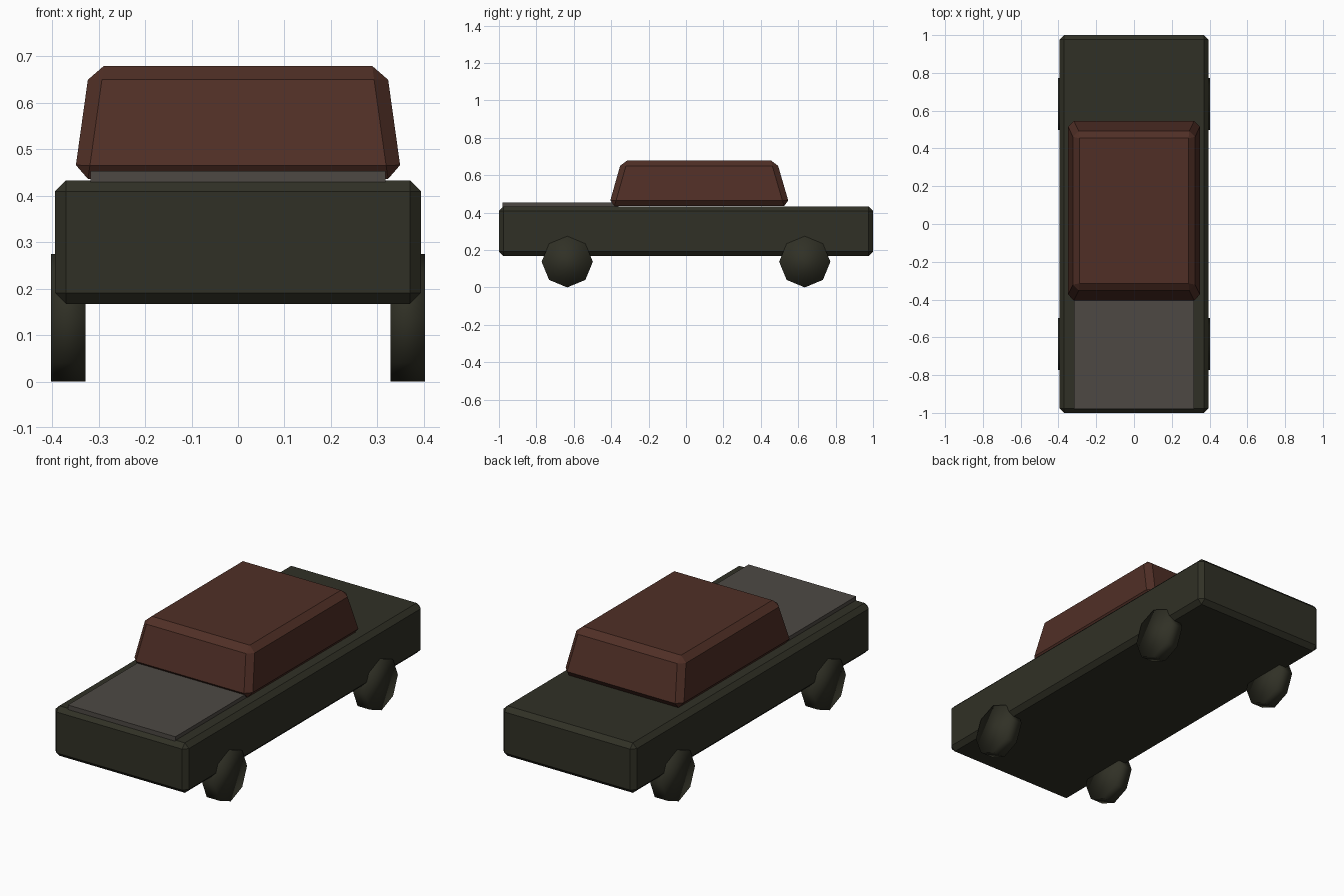
import bpy
import bmesh
from math import pi
from mathutils import Matrix

old = bpy.data.objects.get("Cube")
if old:
    bpy.data.objects.remove(old, do_unlink=True)


def make_material(name, rgb):
    mat = bpy.data.materials.new(name)
    mat.use_nodes = True
    mat.diffuse_color = (*rgb, 1)
    mat.node_tree.nodes["Principled BSDF"].inputs["Base Color"].default_value = (*rgb, 1)
    return mat


olive = make_material("dark olive", (0.030, 0.030, 0.019))
brown = make_material("red brown", (0.080, 0.028, 0.019))
grey = make_material("warm grey", (0.075, 0.066, 0.057))


def add_object(name, bm, mat):
    bmesh.ops.recalc_face_normals(bm, faces=bm.faces)
    mesh = bpy.data.meshes.new(name)
    bm.to_mesh(mesh)
    bm.free()
    mesh.materials.append(mat)
    obj = bpy.data.objects.new(name, mesh)
    bpy.context.collection.objects.link(obj)
    return obj


def block(name, low, high, mat, chamfer=0):
    """Box tapering between two levels, each (half width, y front, y back, z)."""
    bm = bmesh.new()
    bmesh.ops.create_cube(bm, size=2)
    for v in bm.verts:
        half, front, back, z = high if v.co.z > 0 else low
        v.co = (half * v.co.x, back if v.co.y > 0 else front, z)
    obj = add_object(name, bm, mat)
    if chamfer:
        bevel = obj.modifiers.new("chamfer", "BEVEL")
        bevel.width = chamfer
        bevel.segments = 1
    return obj


# Body, hood panel and cabin
block("body", (0.394, -1, 1, 0.167), (0.394, -1, 1, 0.433), olive, 0.024)
block("hood_panel", (0.317, -0.98, -0.36, 0.42), (0.317, -0.98, -0.36, 0.453), grey)
block("cabin", (0.353, -0.413, 0.555, 0.436), (0.319, -0.344, 0.484, 0.679), brown, 0.03)

# Eight-sided, softly shaded wheels
for side, x in (("right", -0.365), ("left", 0.365)):
    for end, y in (("front", -0.635), ("rear", 0.635)):
        bm = bmesh.new()
        bmesh.ops.create_cone(
            bm, cap_ends=True, segments=8, radius1=0.137, radius2=0.137, depth=0.074,
            matrix=Matrix.Translation((x, y, 0.137)) @ Matrix.Rotation(pi / 2, 4, "Y"))
        for face in bm.faces:
            face.smooth = True
        add_object(f"{end}_{side}_wheel", bm, olive)
